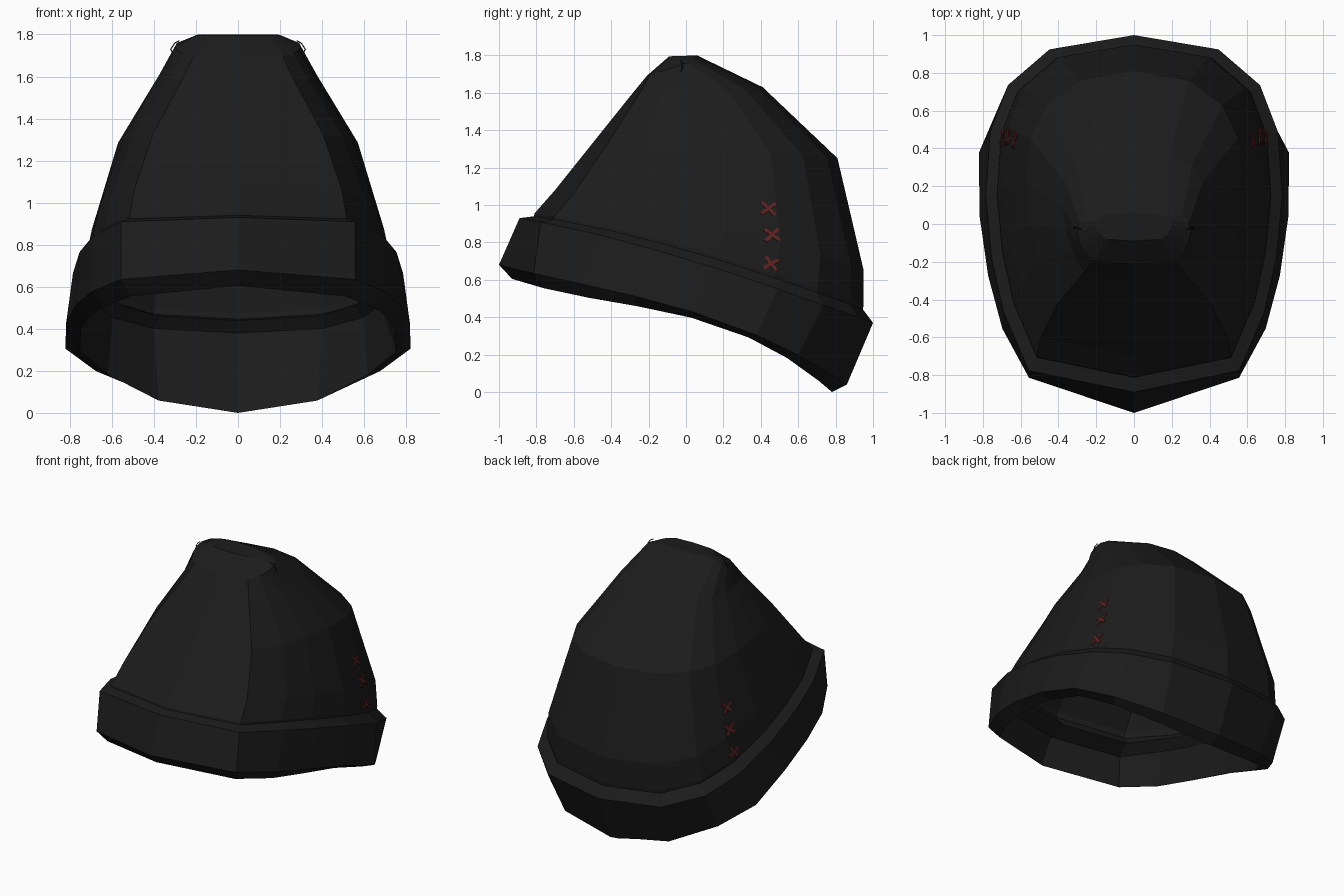
import bpy, bmesh
from math import radians
from mathutils import Vector, Matrix
from mathutils.bvhtree import BVHTree

cube = bpy.data.objects.get("Cube")
if cube:
    bpy.data.objects.remove(cube, do_unlink=True)


def make_material(name, rgb):
    mat = bpy.data.materials.new(name)
    mat.use_nodes = True
    mat.diffuse_color = (*rgb, 1)
    mat.node_tree.nodes["Principled BSDF"].inputs["Base Color"].default_value = (*rgb, 1)
    return mat


black = make_material("black wool", (0.0115, 0.0115, 0.0115))
red = make_material("dark red thread", (0.105, 0.016, 0.014))


def mirrored(half):
    return half + [(-u, v) for u, v in half[-2:0:-1]]


# Outlines seen from above, back to front: rounded opening, flat-fronted crown
OPENING = mirrored([(0, 1), (.58, .92), (.86, .72), (1, .48), (.985, .12),
                    (.93, -.22), (.84, -.52), (.67, -.8), (0, -1)])
CROWN = mirrored([(0, 1), (.57, .92), (.85, .72), (.97, .46), (1, .1),
                  (.96, -.25), (.88, -.55), (.71, -.88), (0, -1)])


def ring(front, back, width, bulge=0, skew=0, taper=0, outline=CROWN):
    """Tilted copy of an outline between a front and a back (y, z) point."""
    points = []
    for u, v in outline:
        t = (1 + v) / 2
        y = front[0] + (back[0] - front[0]) * t
        z = front[1] + (back[1] - front[1]) * t
        z += bulge * (1 - v * v) * (1 + skew * v)
        x = u * width * (1 - taper * max(0, v) ** 4)
        points.append((x, y, z))
    return points


def add_object(name, bm, mat):
    mesh = bpy.data.meshes.new(name)
    bm.to_mesh(mesh)
    obj = bpy.data.objects.new(name, mesh)
    bpy.context.collection.objects.link(obj)
    mesh.materials.append(mat)
    return obj


def loft(rings, closed=False, cap=False):
    bm = bmesh.new()
    loops = [[bm.verts.new(p) for p in r] for r in rings]
    pairs = list(zip(loops, loops[1:]))
    if closed:
        pairs.append((loops[-1], loops[0]))
    n = len(CROWN)
    for a, b in pairs:
        for i in range(n):
            j = (i + 1) % n
            bm.faces.new((a[i], a[j], b[j], b[i]))
    if cap:
        bm.faces.new(loops[-1])
    bmesh.ops.recalc_face_normals(bm, faces=bm.faces)
    return bm


# Folded brim: a closed band around the opening, with a ledge inside
brim = loft([
    ring((-.93, .605), (.78, 0), .76, .12, .95, .2, OPENING),
    ring((-1, .68), (.86, .04), .83, .1, .6, .2, OPENING),
    ring((-.89, .93), (1, .37), .785, .045, -.3),
    ring((-.81, .94), (.94, .45), .725, .045, -.3),
    ring((-.72, .82), (.85, .44), .65, .045, -.3),
    ring((-.84, .78), (.89, .38), .7, .045, -.3),
], closed=True)
add_object("brim", brim, black)

# Crown: tapering shell with a small tilted top, rooted inside the brim
crown_bm = loft([
    ring((-.82, .89), (.94, .41), .72, .045, -.3),
    ring((-.81, .955), (.95, .47), .725, .045, -.3),
    ring((-.7, 1.08), (.95, .65), .695, .03),
    ring((-.5, 1.33), (.81, 1.25), .57, 0, 0, .15),
    ring((-.3, 1.58), (.41, 1.63), .375, 0, 0, .15),
    ring((-.21, 1.69), (.09, 1.785), .3),
    ring((-.09, 1.795), (.06, 1.8), .2),
], cap=True)
crown = add_object("crown", crown_bm, black)
lining = crown.modifiers.new("lining", "SOLIDIFY")
lining.thickness = 0.04
lining.offset = -1

# Cross stitches: pairs of thin strips laid on both sides of the crown
surface = BVHTree.FromBMesh(crown_bm)
for side, label in ((1, "left"), (-1, "right")):
    stitches = bmesh.new()
    for y, z, tilt in ((.44, .98, 0), (.46, .84, 8), (.455, .685, -8)):
        hit, normal, _, _ = surface.ray_cast(Vector((2 * side, y, z)), Vector((-side, 0, 0)))
        if hit is None:
            continue
        if normal.x * side < 0:
            normal = -normal
        up = (Vector((0, 0, 1)) - normal * normal.z).normalized()
        across = up.cross(normal)
        frame = Matrix((across, up, normal)).transposed().to_4x4()
        for angle in (35, -45):
            place = (Matrix.Translation(hit) @ frame
                     @ Matrix.Rotation(radians(angle + tilt), 4, "Z")
                     @ Matrix.Diagonal((.1, .019, .012, 1)))
            bmesh.ops.create_cube(stitches, size=1, matrix=place)
    add_object(label + "_stitches", stitches, red)

# Loose threads at the edges of the top
for side, label in ((1, "left"), (-1, "right")):
    curve = bpy.data.curves.new(label + "_thread", "CURVE")
    curve.dimensions = "3D"
    curve.bevel_depth = 0.003
    curve.bevel_resolution = 0
    path = [(.28, -.03, 1.77), (.3, -.02, 1.76), (.32, -.02, 1.73), (.31, -.03, 1.71)]
    spline = curve.splines.new("POLY")
    spline.points.add(len(path) - 1)
    for point, (x, y, z) in zip(spline.points, path):
        point.co = (x * side, y, z, 1)
    curve.materials.append(black)
    thread = bpy.data.objects.new(label + "_thread", curve)
    bpy.context.collection.objects.link(thread)

crown_bm.free()
brim.free()
